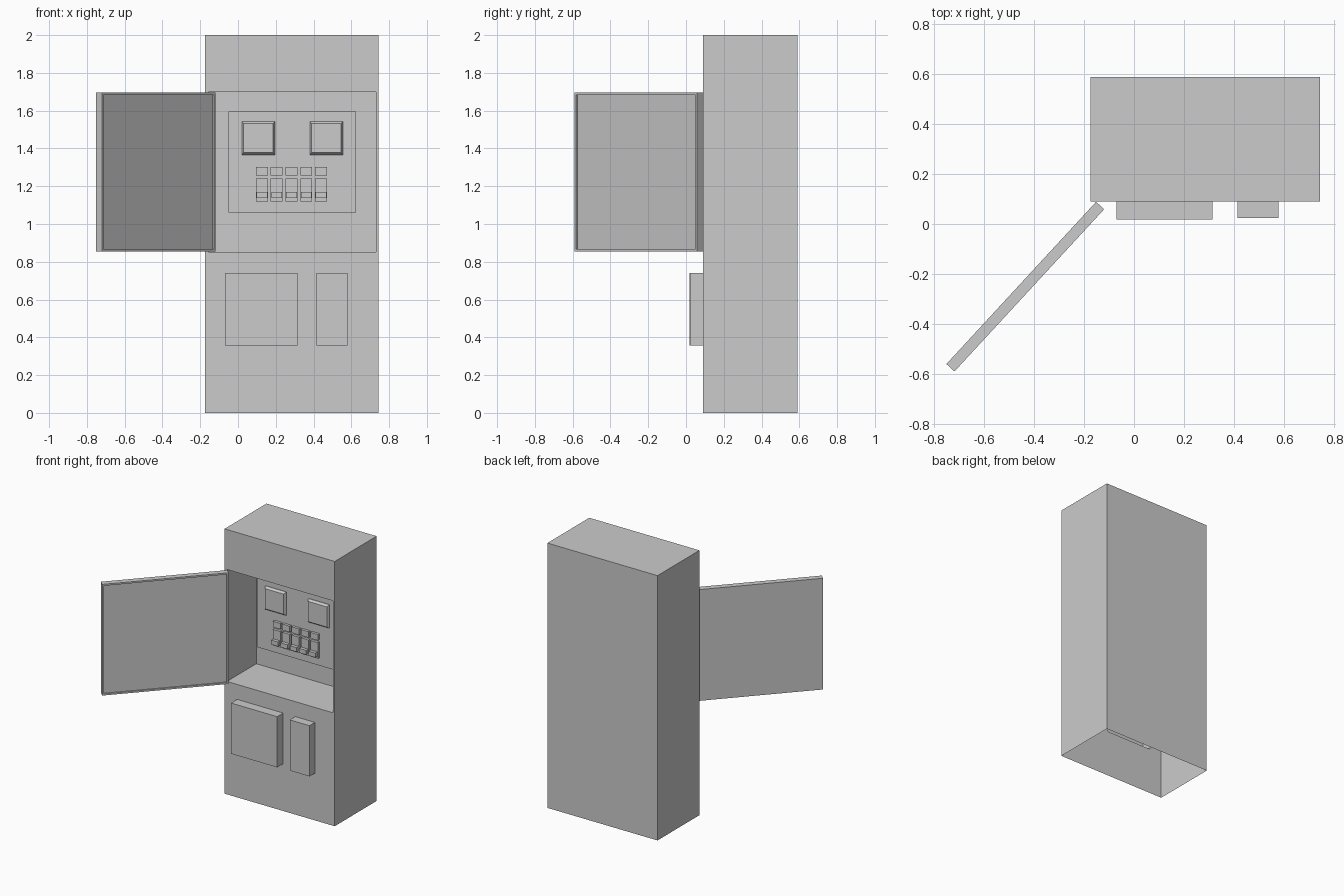
import bpy, bmesh
from mathutils import Matrix, Vector

if "Cube" in bpy.data.objects:
    bpy.data.objects.remove(bpy.data.objects["Cube"])


def finish(bm, name):
    me = bpy.data.meshes.new(name)
    bm.to_mesh(me)
    bm.free()
    ob = bpy.data.objects.new(name, me)
    bpy.context.collection.objects.link(ob)
    return ob


def block(x0, x1, y0, y1, z0, z1):
    bm = bmesh.new()
    size = Matrix.Diagonal((x1 - x0, y1 - y0, z1 - z0, 1))
    centre = Matrix.Translation(((x0 + x1) / 2, (y0 + y1) / 2, (z0 + z1) / 2))
    bmesh.ops.create_cube(bm, size=1, matrix=centre @ size)
    return bm


def facing(bm, normal, near=None):
    """Face pointing along normal, closest to a given point."""
    bm.normal_update()
    faces = [f for f in bm.faces if f.normal.dot(Vector(normal)) > 0.9]
    return min(faces, key=lambda f: (f.calc_center_median() - Vector(near)).length if near else 0)


def inset_to(bm, face, x0, x1, z0, z1, y):
    """Inset a -y facing face and fit the inner loop to a rectangle at depth y."""
    bmesh.ops.inset_individual(bm, faces=[face], thickness=0.001)
    c = face.calc_center_median()
    for v in face.verts:
        v.co = (x0 if v.co.x < c.x else x1, y, z0 if v.co.z < c.z else z1)


def step(bm, face, rect, y_from, y_to):
    inset_to(bm, face, *rect, y_from)
    inset_to(bm, face, *rect, y_to)


# Cabinet shell, open underneath
FRONT = 0.09
bm = block(-0.175, 0.745, FRONT, 0.59, 0, 2)
bmesh.ops.delete(bm, geom=[facing(bm, (0, 0, -1))], context='FACES_ONLY')
bmesh.ops.bisect_plane(bm, geom=bm.verts[:] + bm.edges[:] + bm.faces[:],
                       plane_co=(0, 0, 0.8), plane_no=(0, 0, 1))
low = [f for f in bm.faces if f.calc_center_median().z < 0.79]
low_geom = low + list({e for f in low for e in f.edges}) + list({v for f in low for v in f.verts})
bmesh.ops.bisect_plane(bm, geom=low_geom, plane_co=(0.365, 0, 0), plane_no=(1, 0, 0))

# Niche with raised instrument panel on its back wall
upper = facing(bm, (0, -1, 0), (0.3, FRONT, 1.4))
step(bm, upper, (-0.155, 0.73, 0.853, 1.698), FRONT, 0.44)
step(bm, upper, (-0.05, 0.625, 1.06, 1.595), 0.44, 0.30)

# Two boxes standing out of the lower front
for rect, y in (((-0.07, 0.315, 0.357, 0.74), 0.018), ((0.415, 0.58, 0.357, 0.74), 0.025)):
    cx = (rect[0] + rect[1]) / 2
    step(bm, facing(bm, (0, -1, 0), (cx, FRONT, 0.4)), rect, FRONT, y)
finish(bm, "cabinet")

# Gauges with slightly tapered edges
PANEL = 0.30
for i, x in enumerate((0.02, 0.38)):
    bm = block(x, x + 0.175, PANEL - 0.004, PANEL, 1.366, 1.543)
    face = facing(bm, (0, -1, 0))
    inset_to(bm, face, x + 0.009, x + 0.166, 1.378, 1.531, PANEL - 0.02)
    finish(bm, f"gauge_{i + 1}")

# Five columns of indicators, switches and levers
for i in range(5):
    x = 0.095 + i * 0.0783
    finish(block(x, x + 0.063, PANEL - 0.02, PANEL, 1.257, 1.302), f"indicator_{i + 1}")
    finish(block(x, x + 0.063, PANEL - 0.02, PANEL, 1.12, 1.24), f"switch_{i + 1}")
    finish(block(x + 0.003, x + 0.06, PANEL - 0.045, PANEL - 0.02, 1.137, 1.17), f"lever_{i + 1}")

# Open door, shallow recess on its inner side, built along x from the hinge
LENGTH, THICK = 0.885, 0.044
bm = block(0, LENGTH, -THICK, 0, 0.855, 1.695)
inner = facing(bm, (0, -1, 0))
rect = (0.012, LENGTH - 0.012, 0.867, 1.683)
step(bm, inner, rect, -THICK, -THICK + 0.01)
along = Vector((-0.598, -0.648, 0)).normalized()
outward = Vector((along.y, -along.x, 0))       # from inner face to outer face
turn = Matrix((along, outward, (0, 0, 1))).transposed().to_4x4()
bm.transform(Matrix.Translation((-0.152, 0.089, 0)) @ turn)
bmesh.ops.recalc_face_normals(bm, faces=bm.faces[:])
finish(bm, "door")
